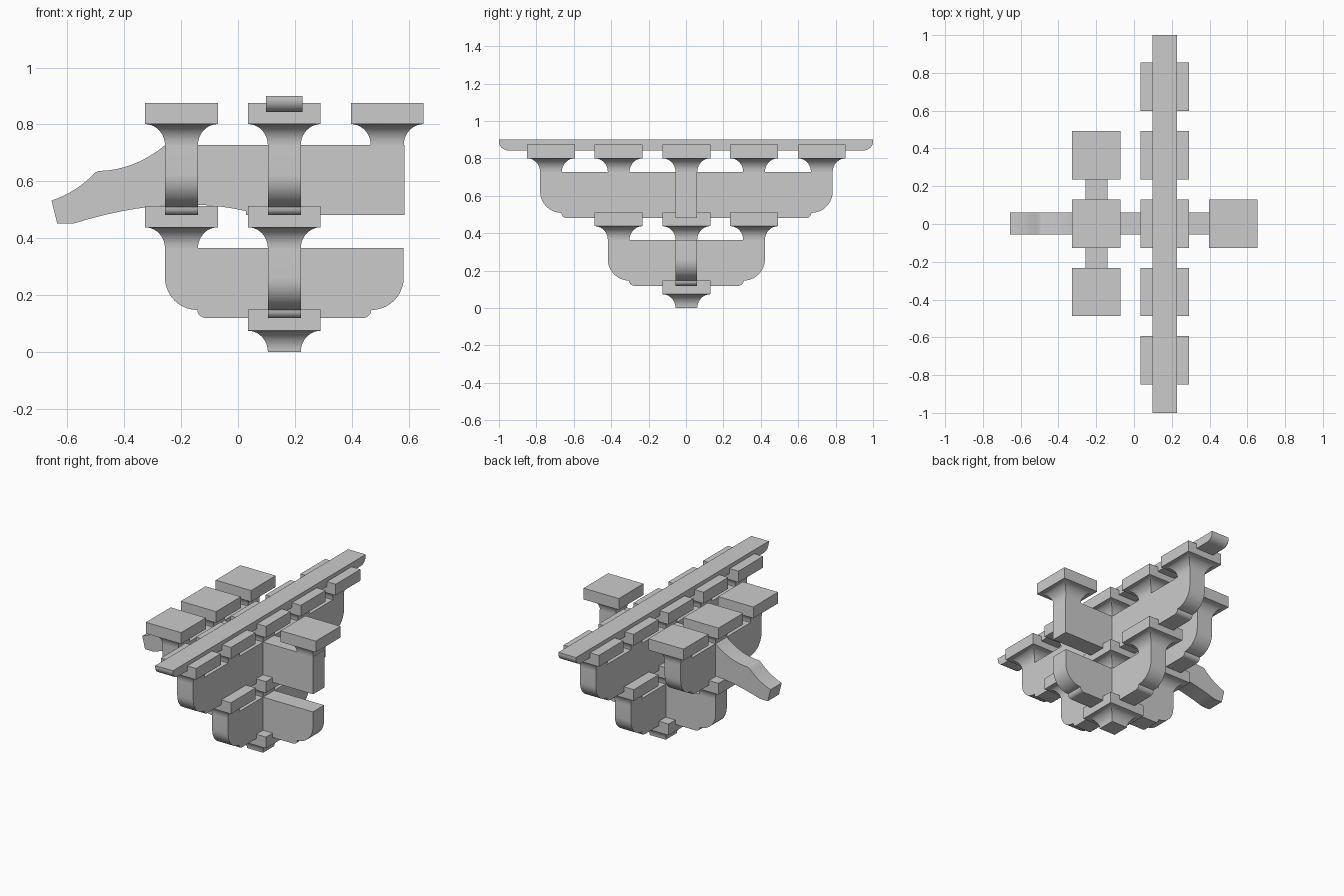
import bpy, bmesh, math
from math import sin, cos, pi

if "Cube" in bpy.data.objects:
    bpy.data.objects.remove(bpy.data.objects["Cube"])

CX, CY, STEP = 0.163, 0.002, 0.362   # centre of the cluster, bracket spacing
HALF = 0.058                         # half thickness of the arms


def finish(name, bm):
    bmesh.ops.recalc_face_normals(bm, faces=bm.faces[:])
    mesh = bpy.data.meshes.new(name)
    bm.to_mesh(mesh)
    bm.free()
    mesh.shade_smooth()
    mesh.set_sharp_from_angle(angle=math.radians(30))
    obj = bpy.data.objects.new(name, mesh)
    bpy.context.collection.objects.link(obj)
    return obj


def prism(name, profile, axis, origin, half=HALF):
    """Extrude a (length, z) profile sideways; the length runs along axis."""
    bm = bmesh.new()
    sides = []
    for s in (-half, half):
        pts = [(u, s, z) if axis == 'X' else (s, u, z) for u, z in profile]
        sides.append([bm.verts.new(p) for p in pts])
        bm.faces.new(sides[-1])
    a, b = sides
    for i in range(len(a)):
        j = (i + 1) % len(a)
        bm.faces.new((a[i], a[j], b[j], b[i]))
    obj = finish(name, bm)
    obj.location = origin
    return obj


def arc(u, z, ru, rz, n):
    """Quarter round from the bottom tangent out to the side tangent."""
    return [(u + ru * sin(pi / 2 * i / n), z - rz * cos(pi / 2 * i / n)) for i in range(n + 1)]


def mirrored(right):
    return right + [(-u, z) for u, z in reversed(right)]


def bow(p, c, q, n=8):
    """Quadratic curve from p to q."""
    return [tuple((1 - t) ** 2 * p[k] + 2 * t * (1 - t) * c[k] + t * t * q[k] for k in (0, 1))
            for t in (i / n for i in range(n + 1))]


def arm(name, reach, axis, origin):
    """Bracket arm with a small and a large rounded shoulder at each end."""
    right = arc(reach - 0.142, 0.028, 0.028, 0.028, 5)
    right += arc(reach - 0.114, 0.142, 0.114, 0.114, 10)[0:]
    right.append((reach, 0.246))
    return prism(name, mirrored(right), axis, origin)


def block(name, x, y, z):
    """Square bearing block with a hollow flared foot."""
    n = 10
    rings = [(0.128 - 0.07 * cos(pi / 2 * i / n), 0.074 * sin(pi / 2 * i / n)) for i in range(n + 1)]
    rings.append((0.128, 0.148))
    bm = bmesh.new()
    loops = [[bm.verts.new((sx * r, sy * r, h)) for sx, sy in ((-1, -1), (1, -1), (1, 1), (-1, 1))]
             for r, h in rings]
    bm.faces.new(loops[0])
    bm.faces.new(loops[-1])
    for a, b in zip(loops, loops[1:]):
        for i in range(4):
            j = (i + 1) % 4
            bm.faces.new((a[i], a[j], b[j], b[i]))
    finish(name, bm).location = (x, y, z)


# Bearing blocks on three levels
block("base_block", CX, CY, 0)
for i, j in ((-1, 0), (0, -1), (0, 0), (0, 1)):
    block("middle_block", CX + i * STEP, CY + j * STEP, 0.364)
for i, rows in ((-1, (-1, 0, 1)), (0, (-2, -1, 0, 1, 2)), (1, (0,))):
    for j in rows:
        block("upper_block", CX + i * STEP, CY + j * STEP, 0.727)

# Lower crossed arms
R = STEP + HALF
arm("lower_cross_arm", R, 'Y', (CX, CY, 0.119))
arm("lower_forward_arm", R, 'X', (CX, CY, 0.119))

# Upper lateral arms
arm("upper_long_arm", STEP + R, 'Y', (CX, CY, 0.481))
arm("upper_short_arm", R, 'Y', (CX - STEP, CY, 0.481))

# Upper arm ending in a drooping beak
beak = [(0.585, 0.727)]
beak += bow((-0.256, 0.727), (-0.365, 0.638), (-0.49, 0.636))
beak += bow((-0.50, 0.632), (-0.57, 0.56), (-0.656, 0.532))
beak += [(-0.636, 0.451)]
beak += bow((-0.579, 0.451), (-0.24, 0.557), (0.028, 0.495), 12)
beak += [(0.028, 0.481), (0.585, 0.481)]
prism("beaked_arm", beak, 'X', (0, CY, 0))

# Top beam with rounded lower ends
prism("top_beam", mirrored(arc(0.95, 0.89, 0.05, 0.047, 8) + [(1.0, 0.9)]), 'Y', (CX, 0, 0), 0.064)
